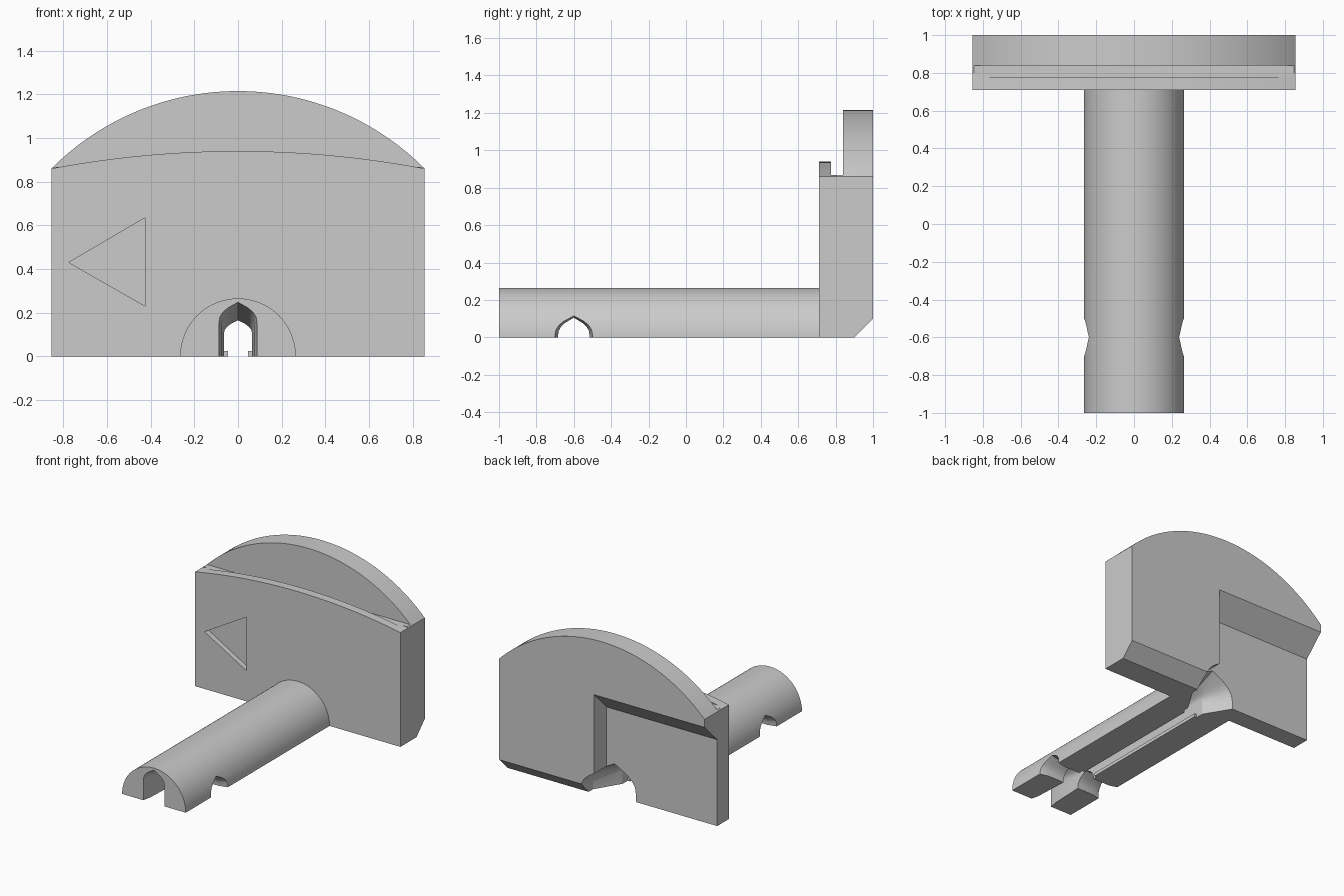
import bpy, bmesh, math
from mathutils import Vector

cube = bpy.data.objects.get("Cube")
if cube:
    bpy.data.objects.remove(cube, do_unlink=True)

grey = bpy.data.materials.new("plain grey")
grey.use_nodes = True
COLOUR = (0.6, 0.6, 0.6, 1)
grey.diffuse_color = COLOUR
grey.node_tree.nodes["Principled BSDF"].inputs["Base Color"].default_value = COLOUR

HALF = 0.855      # half width of the head
FRONT = 0.71      # front face of the head
EDGE = 0.86       # height of the head at its sides


def loft(name, axis, stations):
    """Skin closed rings; each station is (position, [(a, z), ...]) along axis."""
    bm = bmesh.new()
    rings = []
    for pos, ring in stations:
        rings.append([bm.verts.new((a, pos, z) if axis == "y" else (pos, a, z))
                      for a, z in ring])
    n = len(rings[0])
    for lower, upper in zip(rings, rings[1:]):
        for i in range(n):
            j = (i + 1) % n
            bm.faces.new((lower[i], lower[j], upper[j], upper[i]))
    bm.faces.new(rings[0])
    bm.faces.new(rings[-1])
    bmesh.ops.recalc_face_normals(bm, faces=bm.faces)
    mesh = bpy.data.meshes.new(name)
    bm.to_mesh(mesh)
    bm.free()
    mesh.materials.append(grey)
    obj = bpy.data.objects.new(name, mesh)
    bpy.context.collection.objects.link(obj)
    return obj


def prism(name, axis, start, end, ring):
    return loft(name, axis, [(start, ring), (end, ring)])


def arc(rise, half, steps=64):
    """Shallow arc over the head, from -half to half."""
    r = (HALF ** 2 + rise ** 2) / (2 * rise)
    xs = [half * (2 * i / steps - 1) for i in range(steps + 1)]
    return [(x, EDGE + rise - r + math.sqrt(r * r - x * x)) for x in xs]


def pointed_arch(w, h, shoulder):
    """Open-bottomed pointed arch with straight sides up to the shoulder."""
    curve = [(1, 0), (0.95, 0.3), (0.8, 0.52), (0.55, 0.72)]
    side = [(w * a, h * (shoulder + (1 - shoulder) * b)) for a, b in curve]
    left = [(-w, -0.1)] + [(-a, z) for a, z in side]
    return left + [(0, h)] + side[::-1] + [(w, -0.1)]


def finish(obj, cutters):
    bpy.ops.object.select_all(action="DESELECT")
    bpy.context.view_layer.objects.active = obj
    obj.select_set(True)
    for cutter in cutters:
        mod = obj.modifiers.new("cut", "BOOLEAN")
        mod.operation = "DIFFERENCE"
        mod.solver = "EXACT"
        mod.object = cutter
        bpy.ops.object.modifier_apply(modifier=mod.name)
    bpy.ops.object.shade_smooth_by_angle(angle=math.radians(25))


# Head plate and half-round shaft
head = prism("head_plate", "y", FRONT, 1.0,
             [(-HALF, 0)] + arc(0.355, HALF) + [(HALF, 0)])
R = 0.265
half_round = [(-R * math.cos(math.pi * i / 48), R * math.sin(math.pi * i / 48))
              for i in range(49)]
shaft = prism("shaft", "y", -1.0, FRONT, half_round)

# Lengthwise channel, flared at both ends
channel = loft("channel_cutter", "y", [
    (-1.01, pointed_arch(0.09, 0.25, 0.6)),
    (-0.94, pointed_arch(0.075, 0.235, 0.6)),
    (-0.7, pointed_arch(0.065, 0.165, 0.6)),
    (0.66, pointed_arch(0.065, 0.165, 0.6)),
    (0.85, pointed_arch(0.18, 0.24, 0.2)),
    (1.1, pointed_arch(0.18, 0.24, 0.2))])

# Cross tunnel near the tip
wide, narrow = [[(a - 0.6, z) for a, z in pointed_arch(w, h, 0.05)]
                for w, h in ((0.105, 0.125), (0.085, 0.105))]
tunnel = loft("tunnel_cutter", "x",
              [(-0.28, wide), (-0.2, narrow), (0.2, narrow), (0.28, wide)])

# Cuts in the head: groove, front ridge, back recess, bottom chamfer, arrow
groove = prism("groove_cutter", "x", -1, 1,
               [(0.775, 0.868), (0.84, 0.868), (0.84, 2), (0.775, 2)])
ridge = prism("ridge_cutter", "y", 0.6, 0.8,
              [(-0.95, 2)] + arc(0.08, 0.95) + [(0.95, 2)])
recess = prism("recess_cutter", "x", -1, 0.065,
               [(1.1, -0.1), (0.85, -0.1), (0.85, 0.65), (1.1, 0.9)])
chamfer = prism("chamfer_cutter", "x", -1, 1,
                [(0.8, -0.1), (1.1, -0.1), (1.1, 0.2)])
arrow = prism("arrow_cutter", "y", 0.6, FRONT + 0.04,
              [(-0.775, 0.43), (-0.425, 0.635), (-0.425, 0.23)])

finish(head, [groove, ridge, recess, chamfer, arrow, channel])
finish(shaft, [channel, tunnel])

for cutter in (channel, tunnel, groove, ridge, recess, chamfer, arrow):
    bpy.data.objects.remove(cutter, do_unlink=True)

# Thin rails along the bottom of the channel
for side, name in ((-1, "right_rail"), (1, "left_rail")):
    prism(name, "y", -0.48, 0.6, [(side * a, z) for a, z in
          ((0.045, 0), (0.08, 0), (0.08, 0.025), (0.045, 0.025))])
